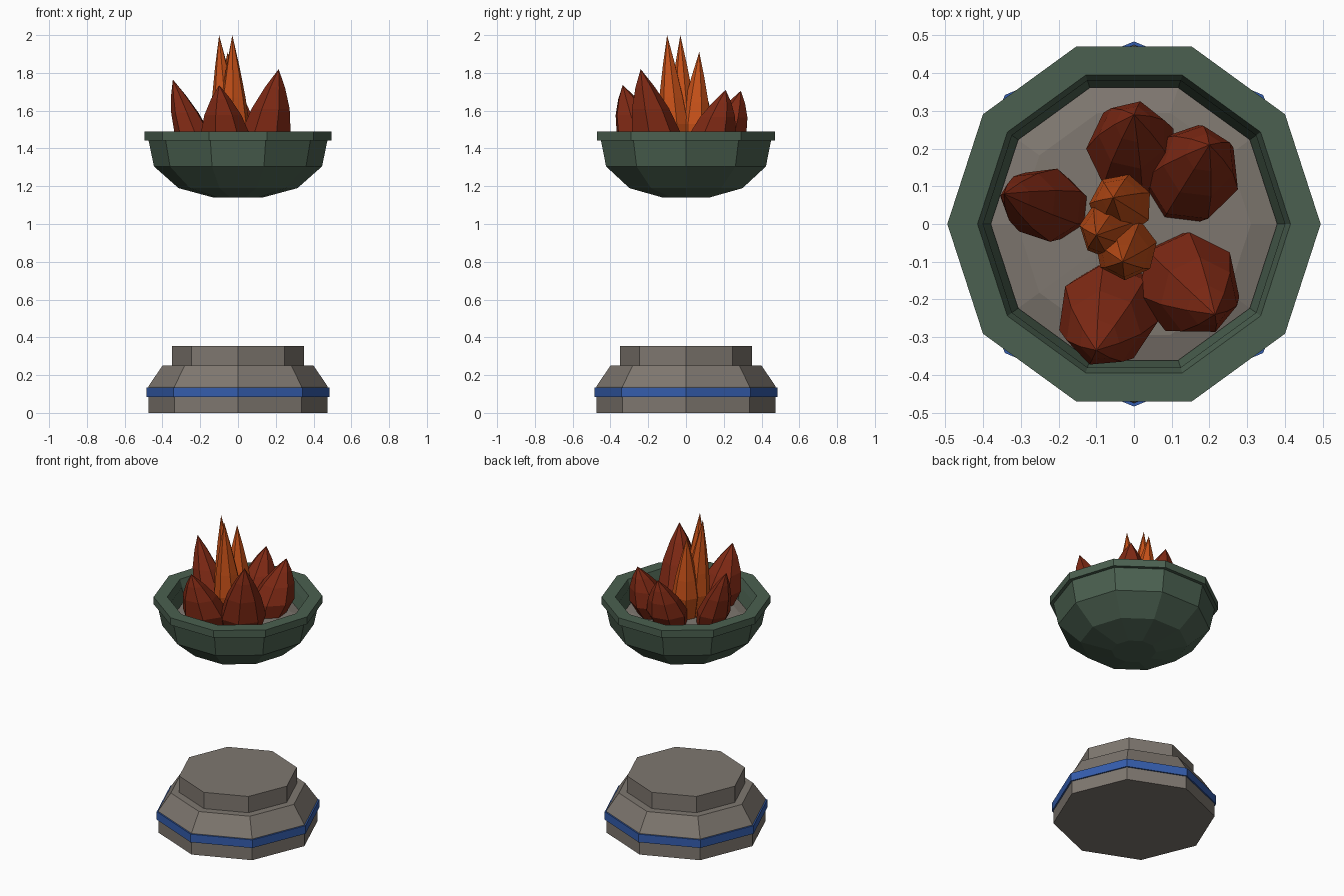
import bpy, bmesh, math
from mathutils import Vector

if "Cube" in bpy.data.objects:
    bpy.data.objects.remove(bpy.data.objects["Cube"])


def material(name, rgb):
    m = bpy.data.materials.new(name)
    m.diffuse_color = (*rgb, 1)
    m.use_nodes = True
    m.node_tree.nodes["Principled BSDF"].inputs["Base Color"].default_value = m.diffuse_color
    return m


STONE = material("warm grey stone", (0.21, 0.185, 0.16))
BLUE = material("blue trim", (0.035, 0.11, 0.42))
GREEN = material("dark green metal", (0.07, 0.118, 0.08))
RED = material("ember red", (0.21, 0.022, 0.007))
ORANGE = material("flame orange", (0.56, 0.08, 0.009))


def lathe(name, profile, sides, mat, closed=False, axis=None, turn=0.0):
    """Stack rings of (radius, z); radius 0 makes a tip, axis(z) shifts ring centres."""
    bm = bmesh.new()
    rings = []
    for r, z in profile:
        c = axis(z) if axis else Vector((0, 0, z))
        if r == 0:
            rings.append([bm.verts.new(c)])
            continue
        rings.append([bm.verts.new(c + Vector((r * math.cos(a), r * math.sin(a), 0)))
                      for a in (turn + math.tau * i / sides for i in range(sides))])
    pairs = list(zip(rings, rings[1:]))
    if closed:
        pairs.append((rings[-1], rings[0]))
    for lo, hi in pairs:
        for i in range(sides):
            j = (i + 1) % sides
            if len(hi) == 1:
                bm.faces.new((lo[i], lo[j], hi[0]))
            else:
                bm.faces.new((lo[i], lo[j], hi[j], hi[i]))
    if not closed:
        for ring in (rings[0], rings[-1]):
            if len(ring) > 1:
                bm.faces.new(ring)
    bmesh.ops.recalc_face_normals(bm, faces=bm.faces[:])
    me = bpy.data.meshes.new(name)
    bm.to_mesh(me)
    bm.free()
    me.materials.append(mat)
    ob = bpy.data.objects.new(name, me)
    bpy.context.collection.objects.link(ob)
    return ob


# Octagonal pedestal
lathe("pedestal_base", [(0.475, 0), (0.475, 0.14), (0.40, 0.25)], 8, STONE)
lathe("pedestal_trim", [(0.484, 0.083), (0.484, 0.135), (0.46, 0.135), (0.46, 0.083)],
      8, BLUE, closed=True)
lathe("pedestal_cap", [(0.35, 0.24), (0.35, 0.355)], 8, STONE)

# Floating ten-sided bowl, rim and ash bed
lathe("bowl", [(0.13, 1.14), (0.315, 1.19), (0.445, 1.305), (0.475, 1.45),
               (0.405, 1.45), (0.37, 1.31), (0.25, 1.24), (0.10, 1.21)], 10, GREEN)
lathe("bowl_rim", [(0.495, 1.443), (0.495, 1.49), (0.415, 1.49), (0.40, 1.443)],
      10, GREEN, closed=True)
lathe("ash_bed", [(0.37, 1.30), (0.38, 1.365), (0.31, 1.385), (0, 1.395)], 10, STONE)


def shard(name, waist, tip, r, waist_z, mat, shape, turn):
    """Leaning faceted flame, widest at waist_z and pointed at tip."""
    tip = Vector(tip)
    waist = Vector((*waist, waist_z))
    base_z = 1.31

    def axis(z):
        return waist + (tip - waist) * ((z - waist_z) / (tip.z - waist_z))

    prof = [(r * 0.7, base_z), (r, waist_z)]
    prof += [(r * k, waist_z + (tip.z - waist_z) * t) for t, k in shape]
    lathe(name, prof + [(0, tip.z)], 7, mat, axis=axis, turn=turn)


# Outer red flames: waist centre, tip, radius
outer = [((-0.235, 0.052), (-0.345, 0.08, 1.765), 0.100),
         ((-0.005, 0.200), (0.0, 0.29, 1.705), 0.122),
         ((0.155, 0.135), (0.20, 0.21, 1.71), 0.128),
         ((0.145, -0.160), (0.215, -0.24, 1.82), 0.138),
         ((-0.070, -0.240), (-0.10, -0.335, 1.735), 0.135)]
for n, (w, t, r) in enumerate(outer):
    shard(f"outer_flame_{n + 1}", w, t, r, 1.47, RED, [(0.4, 0.75), (0.72, 0.40)], 0.35 + n)

# Inner orange flames
inner = [((-0.022, -0.065), (-0.03, -0.10, 2.0), 0.084),
         ((-0.065, -0.015), (-0.10, -0.03, 2.0), 0.080),
         ((-0.035, 0.050), (-0.055, 0.07, 1.91), 0.084)]
for n, (w, t, r) in enumerate(inner):
    shard(f"inner_flame_{n + 1}", w, t, r, 1.53, ORANGE, [(0.3, 0.78), (0.65, 0.42)], 0.2 + n)
